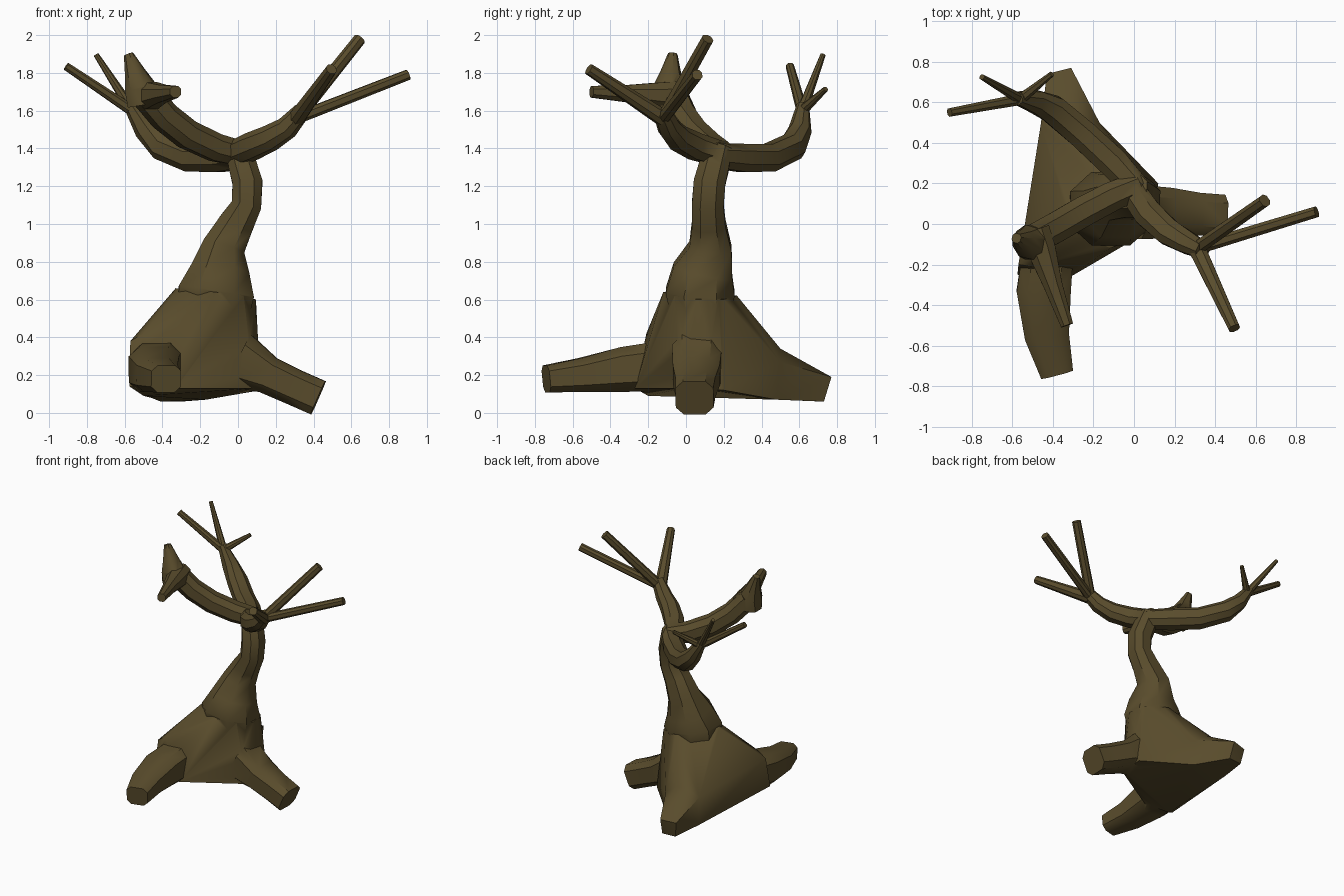
import bpy, bmesh, math
from mathutils import Vector

bark = bpy.data.materials.new("bark")
bark.diffuse_color = (0.1, 0.072, 0.025, 1)


def to_object(name, bm):
    bmesh.ops.recalc_face_normals(bm, faces=bm.faces)
    mesh = bpy.data.meshes.new(name)
    bm.to_mesh(mesh)
    bm.free()
    ob = bpy.data.objects.new(name, mesh)
    bpy.context.collection.objects.link(ob)
    mesh.materials.append(bark)
    return ob


def tube(name, path, ref=(0, 0, 1), n=8, power=0.85):
    """Loft along (x, y, z, half width, half height) stations."""
    bm = bmesh.new()
    pts = [Vector(p[:3]) for p in path]
    rings = []
    for i, p in enumerate(path):
        t = (pts[min(i + 1, len(pts) - 1)] - pts[max(i - 1, 0)]).normalized()
        side = Vector(ref).cross(t).normalized()
        up = t.cross(side)
        ring = []
        for k in range(n):
            a = 2 * math.pi * (k + 0.5) / n
            c, s = math.cos(a), math.sin(a)
            c = math.copysign(abs(c) ** power, c)
            s = math.copysign(abs(s) ** power, s)
            ring.append(bm.verts.new(pts[i] + side * c * p[3] + up * s * p[-1]))
        rings.append(ring)
    for a, b in zip(rings, rings[1:]):
        for k in range(n):
            bm.faces.new((a[k], a[(k + 1) % n], b[(k + 1) % n], b[k]))
    bm.faces.new(rings[0])
    bm.faces.new(rings[-1])
    return to_object(name, bm)


def hull(name, pts):
    bm = bmesh.new()
    for p in pts:
        bm.verts.new(p)
    res = bmesh.ops.convex_hull(bm, input=bm.verts[:])
    junk = set(res["geom_interior"]) | set(res["geom_unused"])
    bmesh.ops.delete(bm, geom=[v for v in junk if isinstance(v, bmesh.types.BMVert)],
                     context='VERTS')
    return to_object(name, bm)


def activate(ob):
    bpy.ops.object.select_all(action='DESELECT')
    ob.select_set(True)
    bpy.context.view_layer.objects.active = ob


def union(base, parts):
    activate(base)
    for part in parts:
        m = base.modifiers.new("union", 'BOOLEAN')
        m.operation, m.solver, m.object = 'UNION', 'EXACT', part
        bpy.ops.object.modifier_apply(modifier=m.name)
        bpy.data.objects.remove(part)


# trunk
trunk = tube("trunk", [
    (-0.13, 0.08, 0.52, 0.2, 0.17), (-0.115, 0.075, 0.64, 0.215, 0.195),
    (-0.095, 0.09, 0.75, 0.165, 0.17), (-0.075, 0.13, 0.88, 0.12, 0.12),
    (-0.01, 0.12, 1.0, 0.1, 0.095), (0.045, 0.115, 1.1, 0.085, 0.09),
    (0.05, 0.125, 1.22, 0.085, 0.09), (0.025, 0.15, 1.31, 0.08, 0.085),
    (0.0, 0.18, 1.41, 0.07, 0.07)], ref=(0, 1, 0))

# flared base with the web reaching the back root
mid = [(-0.46, 0.49, 0.3), (-0.36, 0.5, 0.34), (-0.27, 0.5, 0.34),
       (-0.17, 0.5, 0.27), (-0.46, 0.49, 0.08), (-0.17, 0.48, 0.07)]
base = hull("root_flare", mid + [
    (-0.33, 0.05, 0.66), (-0.27, -0.04, 0.65), (-0.12, -0.12, 0.64),
    (0.03, -0.06, 0.62), (0.095, 0.06, 0.6), (0.06, 0.2, 0.6), (-0.1, 0.27, 0.62),
    (-0.57, -0.2, 0.38), (-0.5, -0.21, 0.42), (-0.38, -0.2, 0.4),
    (-0.575, -0.25, 0.14), (-0.33, -0.27, 0.13), (-0.5, -0.2, 0.09),
    (0.05, -0.04, 0.38), (0.09, -0.02, 0.13), (0.07, 0.2, 0.36), (0.12, 0.2, 0.12)])
back_root = hull("back_root", mid + [
    (-0.43, 0.74, 0.18), (-0.31, 0.77, 0.19), (-0.41, 0.72, 0.06), (-0.3, 0.73, 0.06)])

# front and right roots
front_root = tube("front_root", [
    (-0.42, -0.1, 0.25, 0.13, 0.14), (-0.445, -0.33, 0.23, 0.14, 0.125),
    (-0.43, -0.55, 0.2, 0.115, 0.095), (-0.38, -0.74, 0.18, 0.085, 0.075)], power=0.6)
right_root = tube("right_root", [
    (0.0, 0.06, 0.28, 0.14, 0.16), (0.16, 0.055, 0.2, 0.13, 0.105),
    (0.3, 0.05, 0.135, 0.11, 0.1), (0.425, 0.045, 0.08, 0.105, 0.1)], power=0.6)

# main branches
right_branch = tube("right_branch", [
    (-0.02, 0.18, 1.37, 0.07), (0.07, 0.05, 1.41, 0.075), (0.17, -0.04, 1.455, 0.07),
    (0.26, -0.09, 1.51, 0.06), (0.34, -0.13, 1.6, 0.045)])
left_back_branch = tube("left_back_branch", [
    (0.02, 0.17, 1.36, 0.07), (-0.1, 0.3, 1.35, 0.08), (-0.25, 0.44, 1.35, 0.078),
    (-0.4, 0.565, 1.41, 0.075), (-0.49, 0.605, 1.5, 0.06), (-0.575, 0.62, 1.63, 0.033)])
left_front_branch = tube("left_front_branch", [
    (0.02, 0.19, 1.37, 0.07), (-0.12, 0.13, 1.405, 0.078), (-0.27, 0.05, 1.475, 0.08),
    (-0.39, -0.02, 1.57, 0.08), (-0.5, -0.08, 1.7, 0.08)])
upright_fork = tube("upright_fork", [
    (-0.5, -0.09, 1.63, 0.09), (-0.515, -0.09, 1.72, 0.085),
    (-0.545, -0.08, 1.8, 0.055), (-0.58, -0.07, 1.9, 0.025)])
forward_fork = tube("forward_fork", [
    (-0.49, -0.03, 1.68, 0.08), (-0.455, -0.13, 1.68, 0.075),
    (-0.4, -0.3, 1.69, 0.05), (-0.33, -0.5, 1.7, 0.033)])

union(trunk, [base, back_root, front_root, right_root, right_branch,
              left_back_branch, left_front_branch, upright_fork, forward_fork])

# thin twigs: (name, tip, radius at the start, radius at the tip)
forks = {
    (0.31, -0.12, 1.56): [("right_long_twig", (0.9, 0.06, 1.79), 0.033, 0.029),
                          ("right_high_twig", (0.645, 0.115, 1.98), 0.036, 0.032),
                          ("right_front_twig", (0.495, -0.515, 1.82), 0.045, 0.03)],
    (-0.56, 0.615, 1.6): [("left_long_twig", (-0.91, 0.55, 1.835), 0.03, 0.022),
                          ("left_high_twig", (-0.75, 0.725, 1.895), 0.028, 0.014),
                          ("left_back_twig", (-0.405, 0.74, 1.715), 0.028, 0.014)]}
parts = [trunk]
for start, twigs in forks.items():
    for name, tip, r0, r1 in twigs:
        parts.append(tube(name, [start + (r0,), tip + (r1,)]))

for ob in parts:
    activate(ob)
    bpy.ops.object.shade_smooth_by_angle(angle=math.radians(42))
